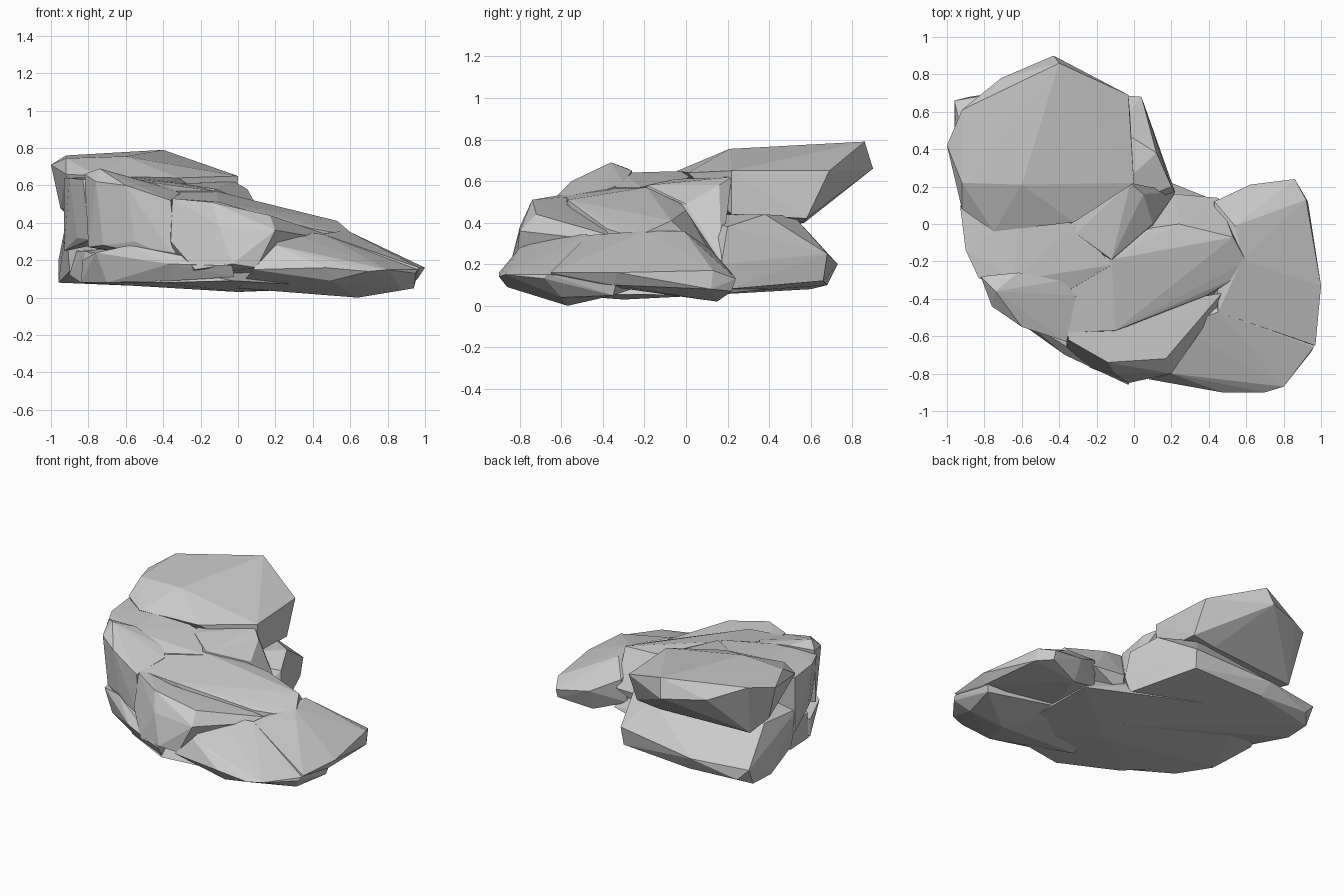
import bpy, bmesh

stone = bpy.data.materials.new("grey_stone")
stone.diffuse_color = (0.6, 0.6, 0.6, 1)


def boulder(name, *points):
    """A flat-faced rock: the convex hull of a few corner points."""
    bm = bmesh.new()
    for p in points:
        bm.verts.new(p)
    res = bmesh.ops.convex_hull(bm, input=bm.verts[:])
    loose = {g for g in res["geom_interior"] + res["geom_unused"]
             if isinstance(g, bmesh.types.BMVert)}
    bmesh.ops.delete(bm, geom=list(loose), context="VERTS")
    bmesh.ops.recalc_face_normals(bm, faces=bm.faces[:])
    me = bpy.data.meshes.new(name)
    bm.to_mesh(me)
    bm.free()
    me.materials.append(stone)
    ob = bpy.data.objects.new(name, me)
    bpy.context.collection.objects.link(ob)
    return ob


# overhanging slab at the top back
boulder("upper_slab",
        (-1, .42, .71), (-.92, .61, .76), (-.4, .86, .79), (-.43, .9, .66), (-.71, .78, .68),
        (-.03, .69, .65), (0, .22, .65), (-.6, .21, .755), (-.92, .22, .745),
        (-.32, .01, .64), (-.75, -.04, .65), (-.92, .08, .66),
        (-.95, .42, .48), (-.87, .52, .39), (-.2, .57, .40), (-.02, .58, .42), (-.01, .22, .44),
        (-.8, .1, .45))

# block carrying the slab
boulder("back_block",
        (-.96, .66, .2), (-.95, .6, .08), (-.88, .68, .12), (-.96, .41, .08), (-.9, .4, .42),
        (-.55, .73, .2), (-.5, .68, .1), (-.1, .52, .43), (.04, .68, .25), (.03, .66, .12),
        (.12, .38, .44), (.2, .2, .38), (.22, .17, .2), (.2, .2, .08), (-.9, .1, .14),
        (-.92, .05, .4), (-.3, 0, .44), (0, -.1, .04))

# shoulder stepping down from the slab
boulder("shoulder",
        (-.31, -.05, .61), (-.12, -.19, .58), (.1, 0, .49), (.05, .16, .58), (-.02, .22, .62),
        (.22, .17, .22), (-.4, .2, .61), (-.3, -.15, .3), (.1, -.1, .2))

# left wall below the slab
boulder("left_wall",
        (-.93, .1, .64), (-.9, -.14, .64), (-.83, -.29, .63), (-.64, -.3, .64), (-.62, .05, .65),
        (-.3, 0, .61), (-.12, -.22, .57), (-.93, .1, .25), (-.86, -.15, .32), (-.79, -.29, .31),
        (-.4, -.4, .35), (-.36, -.36, .57))

# front left crag
boulder("front_left_crag",
        (-.82, -.28, .66), (-.74, -.36, .69), (-.76, -.44, .62), (-.6, -.55, .6),
        (-.62, -.26, .65), (-.38, -.3, .59), (-.31, -.38, .56), (-.36, -.63, .52),
        (-.8, -.32, .27), (-.72, -.44, .28), (-.55, -.55, .3), (-.33, -.64, .2), (-.4, -.3, .2))

# central rock mass sloping to the right
boulder("middle_mass",
        (-.4, -.2, .59), (-.12, -.19, .57), (.1, -.02, .49), (.22, .16, .22), (.24, .0, .46),
        (.45, .14, .21), (.53, -.07, .41), (.6, -.2, .35), (.56, -.28, .34), (.39, -.38, .37),
        (-.1, -.57, .51), (-.36, -.58, .53), (.4, -.4, .15), (-.3, -.6, .15), (.2, .13, .09))

# front ledge
boulder("front_ledge",
        (-.35, -.62, .53), (-.36, -.5, .53), (-.14, -.74, .51), (.17, -.72, .44), (.24, -.56, .4),
        (.47, -.37, .34), (.44, -.45, .32), (.2, -.8, .36), (.23, -.66, .32), (.1, -.82, .16),
        (-.03, -.85, .18), (-.1, -.8, .38), (-.23, -.77, .15), (-.36, -.66, .3), (.3, -.45, .15),
        (-.3, -.5, .1))

# broad tongue at the front right
boulder("right_front_tongue",
        (.24, -.55, .36), (.45, -.47, .34), (.96, -.66, .15), (.95, -.68, .13), (.8, -.87, .15),
        (.7, -.9, .14), (.47, -.9, .16), (.2, -.8, .28), (.08, -.83, .15), (.96, -.33, .13),
        (.94, -.35, .05), (.88, -.6, .04), (.64, -.57, 0), (.5, -.86, .09),
        (0, -.6, .05), (.2, -.2, .1))

# wedge at the back right
boulder("right_back_wedge",
        (.43, .12, .27), (.54, -.01, .36), (.58, -.19, .36), (.45, -.47, .34), (.62, .21, .17),
        (.86, .24, .13), (.92, .13, .17), (1, -.33, .16), (.97, -.65, .16), (.93, .12, .08),
        (.86, .22, .07), (.63, .15, .02), (.96, -.35, .1), (.93, -.64, .13), (.4, .08, .1),
        (.4, -.4, .12))

# low foundation stones
boulder("front_left_foot",
        (-.83, -.22, .2), (-.76, -.42, .24), (-.58, -.52, .28), (-.37, -.7, .18),
        (-.03, -.86, .17), (-.02, -.83, .11), (-.84, -.2, .08), (-.7, -.42, .08),
        (-.35, -.65, .09), (-.3, -.2, .1), (-.8, -.1, .2), (-.4, -.3, .3))
boulder("base_stone",
        (-.9, .1, .12), (-.84, -.18, .08), (-.4, -.62, .08), (-.03, -.82, .09), (0, -.3, .03),
        (.5, -.7, .06), (.5, .1, .05), (.2, .2, .08), (-.5, .5, .09), (-.9, .3, .25),
        (-.82, -.2, .25), (.4, 0, .2), (-.3, .3, .3))
